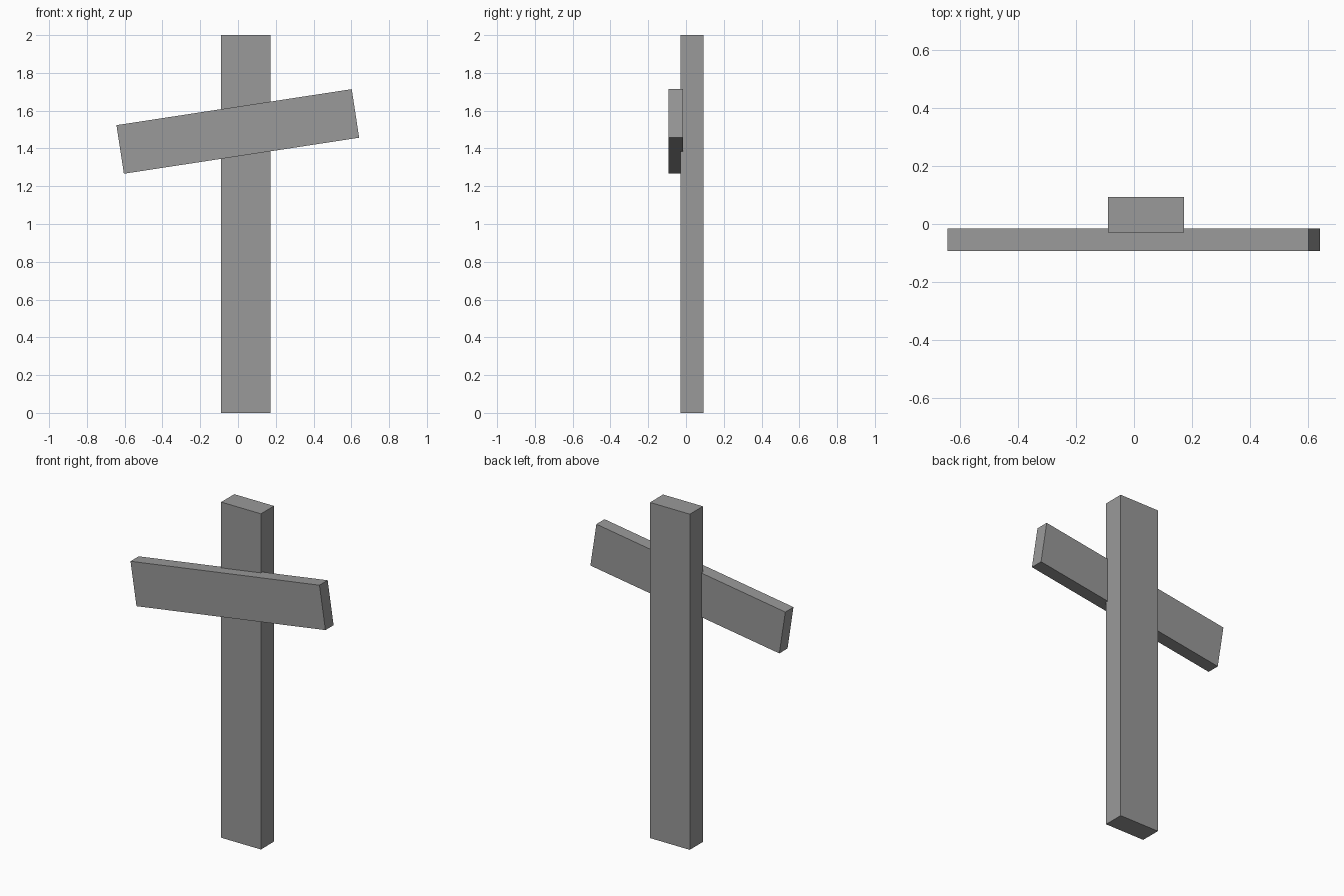
import bpy
import math

cube = bpy.data.objects.get("Cube")
if cube:
    bpy.data.objects.remove(cube, do_unlink=True)

# One plain grey for both planks
grey = bpy.data.materials.new("plain_grey")
grey.use_nodes = True
colour = (0.32, 0.32, 0.32, 1)
grey.diffuse_color = colour
grey.node_tree.nodes["Principled BSDF"].inputs["Base Color"].default_value = colour


def plank(name, centre, size, tilt=0):
    """Flat-sided plank, tilted in the front plane."""
    bpy.ops.mesh.primitive_cube_add(size=1, location=centre)
    obj = bpy.context.object
    obj.name = name
    obj.scale = size
    bpy.ops.object.transform_apply(location=False, rotation=False, scale=True)
    obj.rotation_euler.y = -math.radians(tilt)
    obj.data.materials.append(grey)
    return obj


# Upright post
plank("post", (0.041, 0.0315, 1), (0.262, 0.123, 2))

# Tilted board set slightly into the front of the post
plank("cross_board", (-0.001, -0.0545, 1.49), (1.26, 0.077, 0.26), tilt=8.7)
